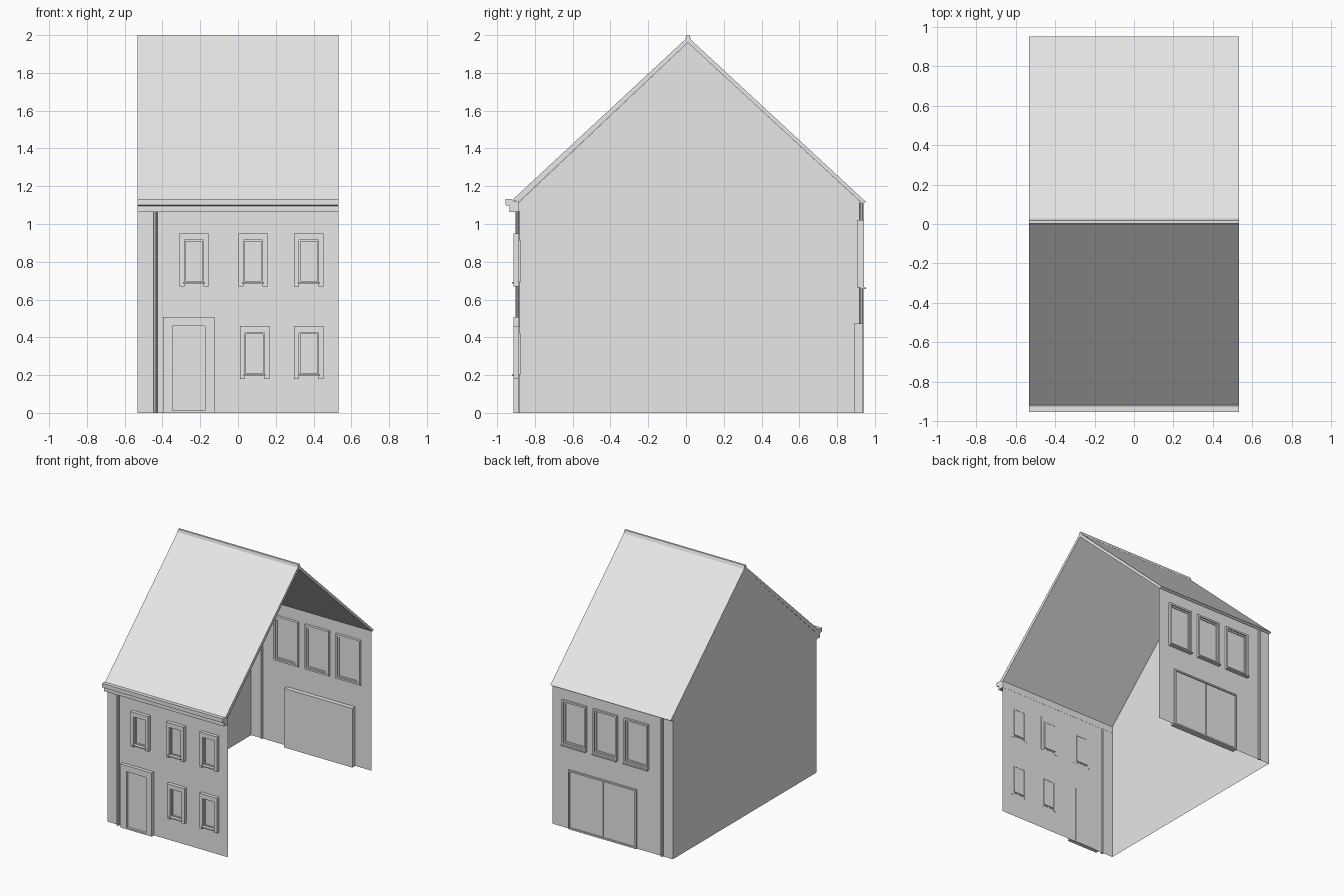
import bpy
import bmesh
from mathutils import Vector

if "Cube" in bpy.data.objects:
    bpy.data.objects.remove(bpy.data.objects["Cube"])

grey = bpy.data.materials.new("plain grey")
grey.use_nodes = True
tone = (0.8, 0.8, 0.8, 1)
grey.diffuse_color = tone
grey.node_tree.nodes["Principled BSDF"].inputs["Base Color"].default_value = tone

LEFT, RIGHT = 0.532, -0.532
FRONT, BACK = -0.885, 0.926
EAVE, RIDGE_Y = 1.115, 0.01


def finish(name, bm, recalc=True):
    if recalc:
        bmesh.ops.recalc_face_normals(bm, faces=bm.faces)
    mesh = bpy.data.meshes.new(name)
    bm.to_mesh(mesh)
    bm.free()
    mesh.materials.append(grey)
    obj = bpy.data.objects.new(name, mesh)
    bpy.context.collection.objects.link(obj)
    return obj


def add_box(bm, x0, x1, y0, y1, z0, z1):
    verts = bmesh.ops.create_cube(bm, size=1)["verts"]
    for v in verts:
        v.co = Vector(((x0 + x1) / 2 + v.co.x * (x1 - x0),
                       (y0 + y1) / 2 + v.co.y * (y1 - y0),
                       (z0 + z1) / 2 + v.co.z * (z1 - z0)))


def boxes(name, parts):
    bm = bmesh.new()
    for part in parts:
        add_box(bm, *part)
    return finish(name, bm)


def ring(x0, x1, y0, y1, z0, z1, w):
    """Four bars around a rectangular opening."""
    return [(x0, x0 + w, y0, y1, z0, z1), (x1 - w, x1, y0, y1, z0, z1),
            (x0 + w, x1 - w, y0, y1, z1 - w, z1),
            (x0 + w, x1 - w, y0, y1, z0, z0 + w)]


def extrude_x(name, profile):
    """Sweep a (y, z) outline across the width of the house."""
    bm = bmesh.new()
    face = bm.faces.new([bm.verts.new((RIGHT, y, z)) for y, z in profile])
    new = bmesh.ops.extrude_face_region(bm, geom=[face])["geom"]
    moved = [g for g in new if isinstance(g, bmesh.types.BMVert)]
    bmesh.ops.translate(bm, verts=moved, vec=(LEFT - RIGHT, 0, 0))
    return finish(name, bm)


def sheet_wall(name, y, holes, outward):
    """Thin wall with rectangular openings (x0, x1, z0, z1)."""
    xs = sorted({RIGHT, LEFT} | {x for h in holes for x in h[:2]})
    zs = sorted({0, EAVE} | {z for h in holes for z in h[2:]})
    bm = bmesh.new()
    grid = {(x, z): bm.verts.new((x, y, z)) for x in xs for z in zs}
    for x0, x1 in zip(xs, xs[1:]):
        for z0, z1 in zip(zs, zs[1:]):
            cx, cz = (x0 + x1) / 2, (z0 + z1) / 2
            if any(a < cx < b and c < cz < d for a, b, c, d in holes):
                continue
            loop = [grid[x0, z0], grid[x1, z0], grid[x1, z1], grid[x0, z1]]
            bm.faces.new(loop if outward < 0 else loop[::-1])
    loose = [v for v in bm.verts if not v.link_faces]
    bmesh.ops.delete(bm, geom=loose, context="VERTS")
    return finish(name, bm, recalc=False)


# Front windows: surround with short legs, sill, sash and pane
front_holes = []
for i, (cx, z) in enumerate([(-0.233, 0.67), (0.08, 0.67), (0.375, 0.67),
                             (0.088, 0.18), (0.375, 0.18)]):
    outer, inner = 0.078, 0.051
    top, low, high = z + 0.28, z + 0.022, z + 0.244
    y0, y1 = -0.913, -0.883
    boxes(f"front_window_surround_{i}", [
        (cx - outer, cx - inner, y0, y1, z, top),
        (cx + inner, cx + outer, y0, y1, z, top),
        (cx - inner, cx + inner, y0, y1, high, top)])
    boxes(f"front_window_sill_{i}",
          [(cx - 0.058, cx + 0.058, -0.922, y1, z + 0.014, low)])
    boxes(f"front_window_sash_{i}",
          ring(cx - inner, cx + inner, -0.895, -0.876, low, high, 0.006))
    boxes(f"front_window_pane_{i}",
          [(cx - inner, cx + inner, -0.884, -0.878, low, high)])
    front_holes.append((cx - inner, cx + inner, low, high))

# Front door: surround, leaf, step and diamond light
boxes("front_door_surround", [
    (-0.398, -0.347, -0.913, -0.883, 0, 0.508),
    (-0.175, -0.124, -0.913, -0.883, 0, 0.508),
    (-0.347, -0.175, -0.913, -0.883, 0.46, 0.508)])
boxes("front_door_leaf", [(-0.347, -0.175, -0.895, -0.88, 0.012, 0.46)])
boxes("front_door_step", [(-0.347, -0.175, -0.913, -0.88, 0, 0.012)])
front_holes.append((-0.347, -0.175, 0, 0.46))
bm = bmesh.new()
dx, dz = 0.022, 0.042
diamond = bm.faces.new([bm.verts.new((-0.262 + a * dx, -0.896, 0.317 + b * dz))
                        for a, b in ((-1, 0), (0, -1), (1, 0), (0, 1))])
bmesh.ops.inset_region(bm, faces=[diamond], thickness=0.004, depth=0.003)
finish("front_door_diamond", bm, recalc=False)

# Rear windows
rear_holes = []
for i, cx in enumerate((0.334, 0.06, -0.214)):
    x0, x1, z0, z1 = cx - 0.106, cx + 0.106, 0.665, 1.02
    boxes(f"rear_window_frame_{i}", ring(x0, x1, 0.905, 0.942, z0, z1, 0.014)
          + ring(x0 + 0.014, x1 - 0.014, 0.912, 0.932,
                 z0 + 0.014, z1 - 0.014, 0.012))
    boxes(f"rear_window_sill_{i}", [(x0, x1, 0.92, 0.953, z0 - 0.01, z0)])
    boxes(f"rear_window_pane_{i}", [(x0, x1, 0.917, 0.925, z0 + 0.01, z1 - 0.01)])
    rear_holes.append((x0, x1, z0, z1))

# Rear double doors in a frame that reaches inside
x0, x1, mid, top = -0.215, 0.388, 0.08, 0.472
boxes("rear_door_frame", ring(x0, x1, 0.89, 0.937, 0, top, 0.012))
boxes("rear_door_leaves", [(x0 + 0.012, mid - 0.004, 0.89, 0.927, 0.012, top - 0.012),
                           (mid + 0.004, x1 - 0.012, 0.89, 0.927, 0.012, top - 0.012),
                           (mid - 0.004, mid + 0.004, 0.89, 0.92, 0.012, top - 0.012)])
rear_holes.append((x0, x1, 0, top))

# Thin walls, with the left side left open
sheet_wall("front_wall", FRONT, front_holes, -1)
sheet_wall("rear_wall", BACK, rear_holes, 1)
bm = bmesh.new()
outline = [(FRONT, 0), (FRONT, EAVE), (RIDGE_Y, 1.96), (BACK, EAVE), (BACK, 0)]
bm.faces.new([bm.verts.new((RIGHT, y, z)) for y, z in outline])
bm.normal_update()
if bm.faces[:][0].normal.x > 0:
    bmesh.ops.reverse_faces(bm, faces=bm.faces[:])
finish("side_wall", bm, recalc=False)

# Roof slab, ridge cap and gutter
extrude_x("roof", [(-0.92, 1.127), (RIDGE_Y, 1.99), (0.953, 1.117), (0.935, 1.107),
                   (RIDGE_Y, 1.96), (FRONT, 1.117)])
extrude_x("ridge_cap", [(-0.004, 1.977), (0.002, 2.0), (0.018, 2.0), (0.027, 1.975)])
extrude_x("gutter", [(-0.955, 1.132), (-0.925, 1.132), (-0.912, 1.122), (-0.884, 1.117),
                     (-0.884, 1.063), (-0.935, 1.063), (-0.935, 1.095), (-0.955, 1.1)])

# Drain pipes beside the closed side
for name, y, height in (("front_drain_pipe", -0.892, 1.07),
                        ("rear_drain_pipe", 0.928, EAVE)):
    bm = bmesh.new()
    bmesh.ops.create_cone(bm, cap_ends=True, segments=10, radius1=0.011,
                          radius2=0.011, depth=height)
    bmesh.ops.translate(bm, verts=bm.verts, vec=(-0.437, y, height / 2))
    finish(name, bm)
